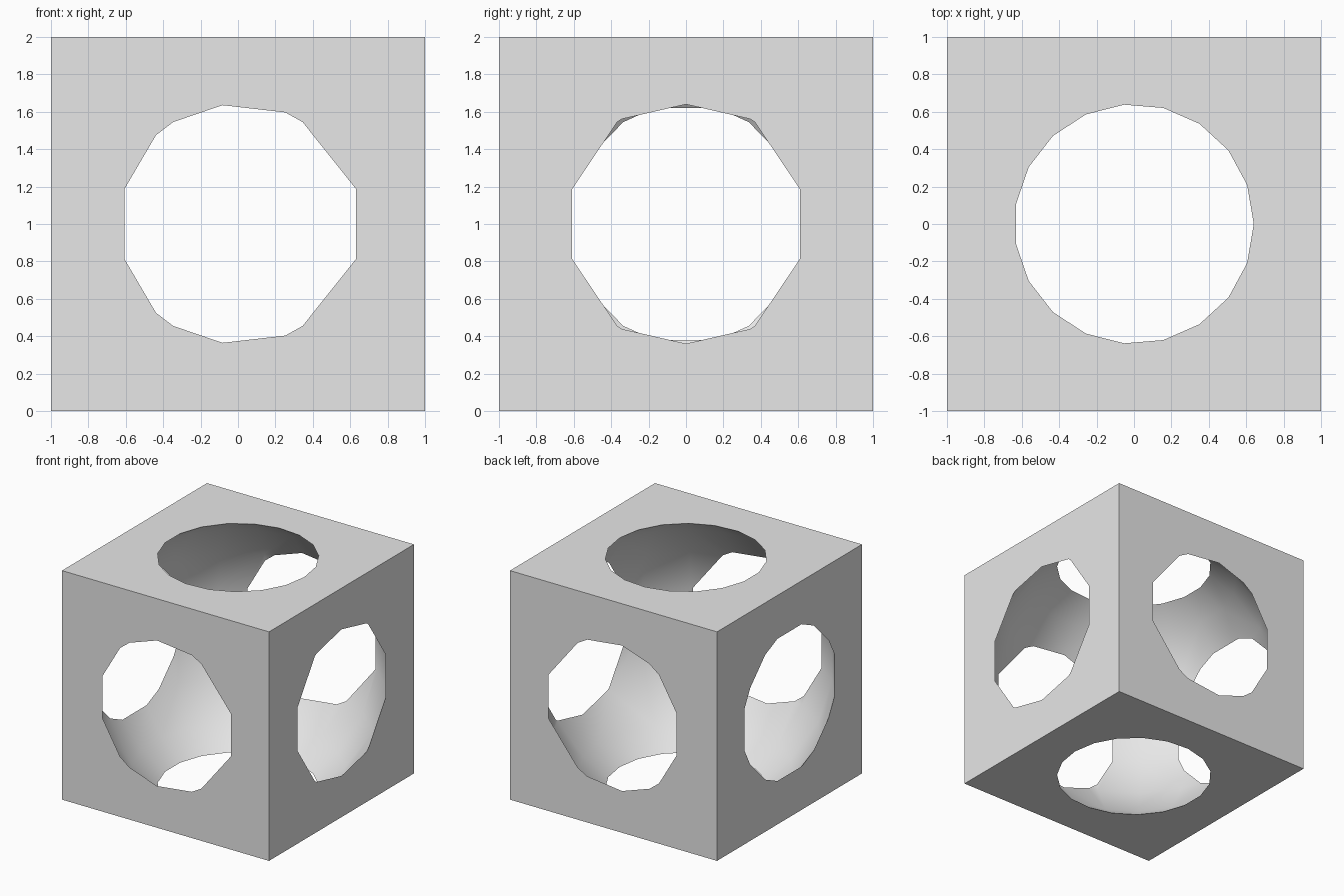
import bpy
import bmesh
from math import sin, cos, pi

SIZE = 2.0
RADIUS = 1.2
SEGMENTS = 19
RINGS = 10

cube = bpy.data.objects.get("Cube")
if cube:
    bpy.data.objects.remove(cube, do_unlink=True)


def add_object(name, bm):
    bmesh.ops.recalc_face_normals(bm, faces=bm.faces)
    mesh = bpy.data.meshes.new(name)
    bm.to_mesh(mesh)
    bm.free()
    obj = bpy.data.objects.new(name, mesh)
    bpy.context.collection.objects.link(obj)
    obj.location.z = SIZE / 2
    return obj


# Plain grey material
grey = bpy.data.materials.new("light grey")
grey.use_nodes = True
color = (0.8, 0.8, 0.8, 1)
grey.diffuse_color = color
grey.node_tree.nodes["Principled BSDF"].inputs["Base Color"].default_value = color

# Solid block
bm = bmesh.new()
bmesh.ops.create_cube(bm, size=SIZE)
block = add_object("hollow_block", bm)
block.data.materials.append(grey)

# Faceted ball cutter: rings offset half a step from the poles, with flat caps
bm = bmesh.new()
rings = []
for i in range(RINGS):
    polar = pi * (i + 0.5) / RINGS
    r, z = RADIUS * sin(polar), RADIUS * cos(polar)
    angles = [2 * pi * k / SEGMENTS for k in range(SEGMENTS)]
    rings.append([bm.verts.new((r * cos(a), r * sin(a), z)) for a in angles])
for upper, lower in zip(rings, rings[1:]):
    for k in range(SEGMENTS):
        n = (k + 1) % SEGMENTS
        bm.faces.new((upper[k], lower[k], lower[n], upper[n]))
bm.faces.new(rings[0])
bm.faces.new(rings[-1])
ball = add_object("ball_cutter", bm)
ball.data.materials.append(grey)

# Hollow the block out, opening a hole in all six sides
cut = block.modifiers.new("hollow", 'BOOLEAN')
cut.operation = 'DIFFERENCE'
cut.solver = 'EXACT'
cut.object = ball
bpy.ops.object.select_all(action='DESELECT')
block.select_set(True)
bpy.context.view_layer.objects.active = block
bpy.ops.object.modifier_apply(modifier=cut.name)
bpy.data.objects.remove(ball, do_unlink=True)

# Smooth inner bowl, crisp outer edges
bpy.ops.object.shade_smooth_by_angle()
